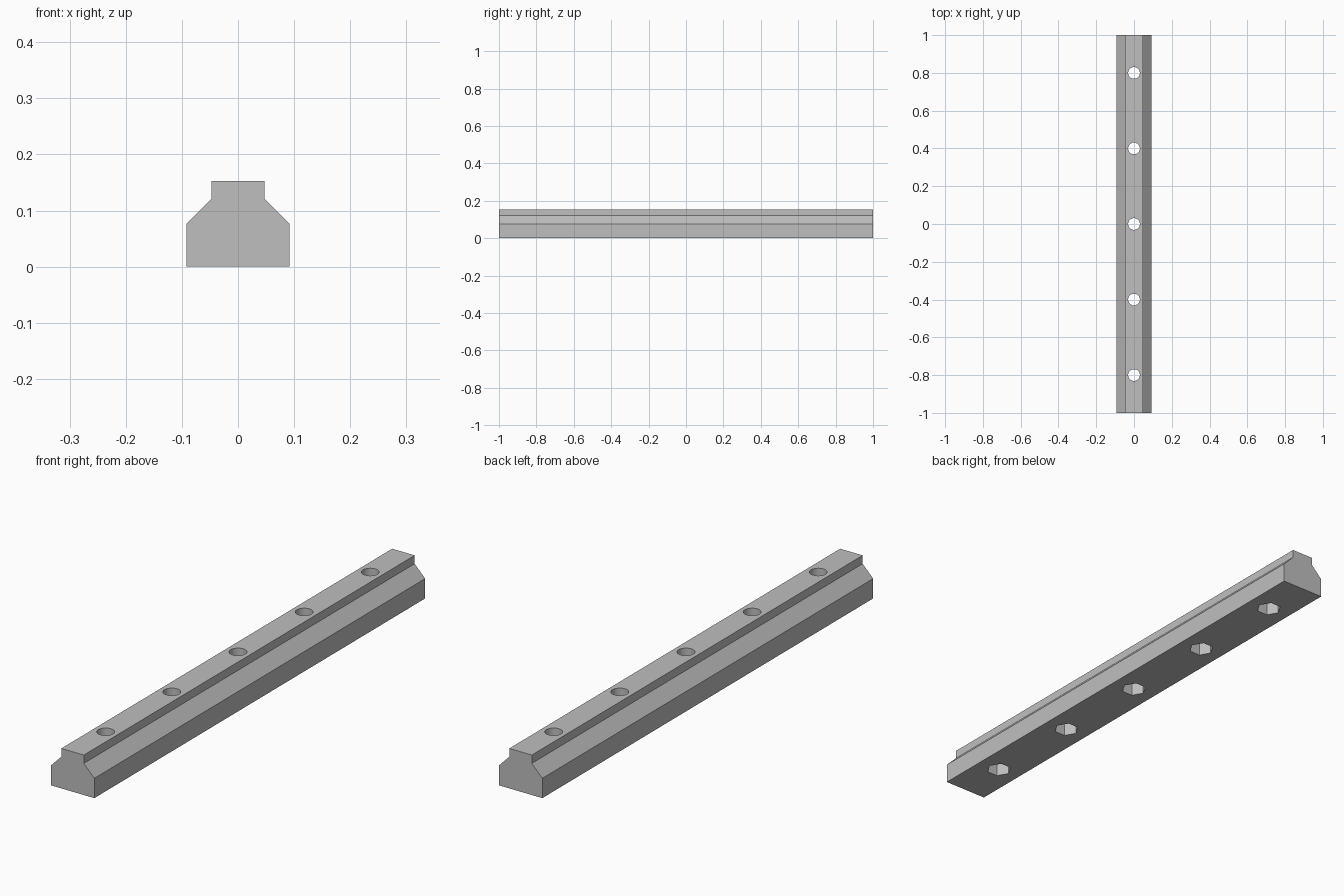
import bpy, bmesh, math
from mathutils import Matrix, Vector

cube = bpy.data.objects.get("Cube")
if cube:
    bpy.data.objects.remove(cube, do_unlink=True)

steel = bpy.data.materials.new("light grey metal")
steel.use_nodes = True
colour = (0.52, 0.52, 0.52, 1)
steel.diffuse_color = colour
steel.node_tree.nodes["Principled BSDF"].inputs["Base Color"].default_value = colour


def add_object(name, bm):
    bmesh.ops.recalc_face_normals(bm, faces=bm.faces)
    mesh = bpy.data.meshes.new(name)
    bm.to_mesh(mesh)
    bm.free()
    mesh.materials.append(steel)
    obj = bpy.data.objects.new(name, mesh)
    bpy.context.collection.objects.link(obj)
    return obj


def add_cutter(name, sides, radius, bottom, top, turn=0):
    """Row of five upright prisms along the rail."""
    bm = bmesh.new()
    for i in range(-2, 3):
        place = Matrix.Translation((0, 0.4 * i, (bottom + top) / 2))
        bmesh.ops.create_cone(bm, cap_ends=True, segments=sides, radius1=radius,
                              radius2=radius, depth=top - bottom,
                              matrix=place @ Matrix.Rotation(turn, 4, "Z"))
    obj = add_object(name, bm)
    obj.hide_render = True
    obj.hide_set(True)
    return obj


# Rail: mirrored half profile, extruded lengthwise
half = [(0.092, 0), (0.092, 0.076), (0.0475, 0.121), (0.0475, 0.153)]
profile = half + [(-x, z) for x, z in reversed(half)]
bm = bmesh.new()
face = bm.faces.new([bm.verts.new((x, -1, z)) for x, z in profile])
swept = bmesh.ops.extrude_face_region(bm, geom=[face])["geom"]
bmesh.ops.translate(bm, vec=Vector((0, 2, 0)),
                    verts=[v for v in swept if isinstance(v, bmesh.types.BMVert)])
rail = add_object("rail", bm)

# Round bolt holes right through, hexagonal nut pockets from below
cutters = [add_cutter("bolt_hole_cutter", 32, 0.031, -0.05, 0.2),
           add_cutter("nut_pocket_cutter", 6, 0.046, -0.05, 0.075, math.radians(30))]
for cutter in cutters:
    cut = rail.modifiers.new(cutter.name, "BOOLEAN")
    cut.operation = "DIFFERENCE"
    cut.solver = "EXACT"
    cut.object = cutter

# Apply the cuts and keep the bolt holes smooth
bpy.ops.object.select_all(action="DESELECT")
rail.select_set(True)
bpy.context.view_layer.objects.active = rail
for cutter in cutters:
    bpy.ops.object.modifier_apply(modifier=cutter.name)
    bpy.data.objects.remove(cutter, do_unlink=True)
bpy.ops.object.shade_smooth_by_angle(angle=math.radians(30))
